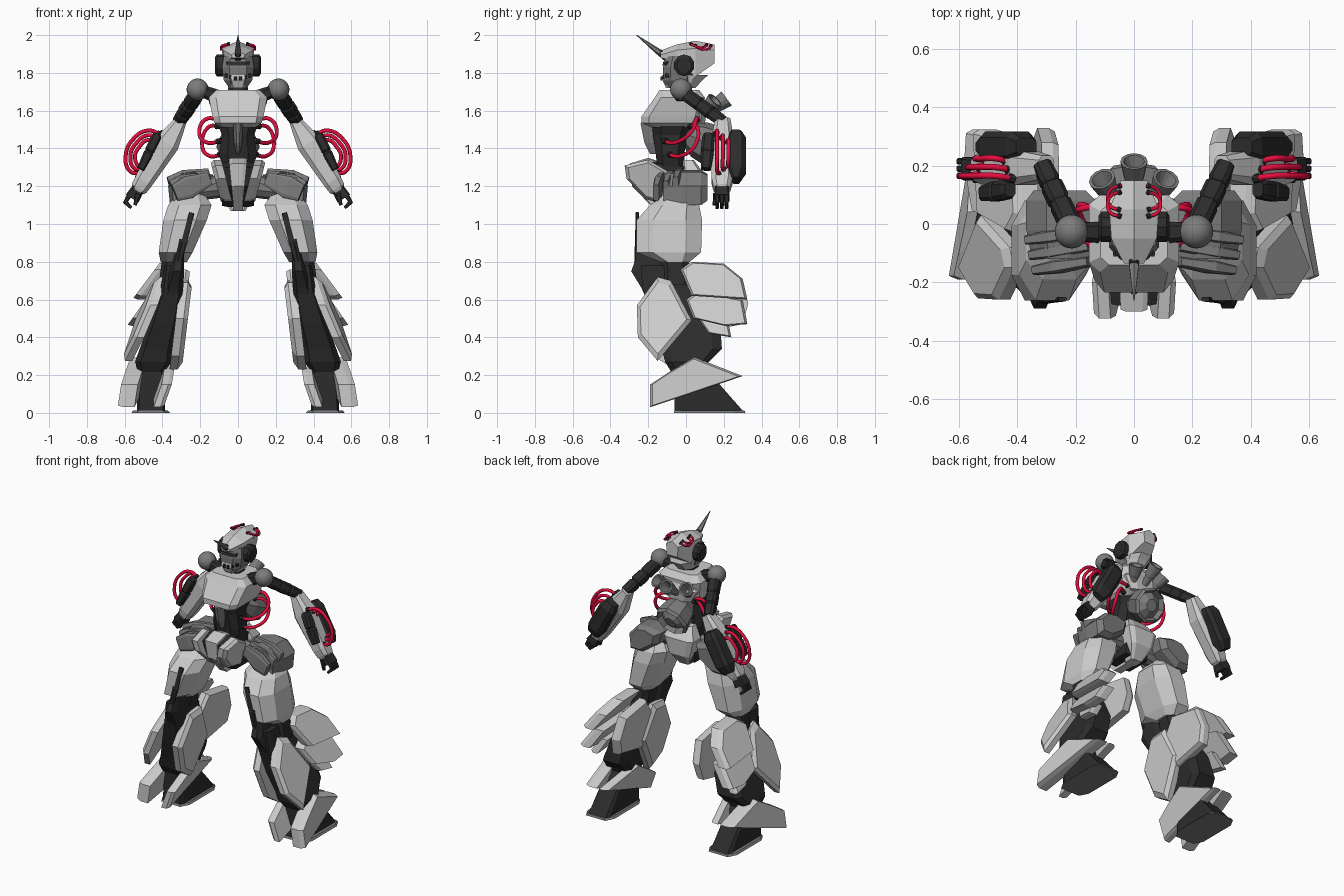
import bpy, bmesh
from math import cos, sin, pi
from mathutils import Vector as V

def material(name, col):
    m = bpy.data.materials.new(name)
    m.diffuse_color = (*col, 1)
    return m

DARK = material("dark_frame", (0.025, 0.025, 0.025))
MID = material("mid_grey", (0.2, 0.2, 0.2))
LIGHT = material("light_armour", (0.55, 0.55, 0.55))
RED = material("red_cable", (0.8, 0.004, 0.05))

def finish(name, data, mat, mirror):
    ob = bpy.data.objects.new(name, data)
    bpy.context.collection.objects.link(ob)
    data.materials.append(mat or LIGHT)
    if mirror:
        mod = ob.modifiers.new("mirror", 'MIRROR')
        mod.use_mirror_merge = False
    return ob

def rings(name, loops, mat=None, mirror=False, caps=True):
    """Skin a list of equal-sized point loops."""
    bm = bmesh.new()
    vs = [[bm.verts.new(p) for p in loop] for loop in loops]
    n = len(vs[0])
    for a, b in zip(vs, vs[1:]):
        for i in range(n):
            bm.faces.new((a[i], a[(i + 1) % n], b[(i + 1) % n], b[i]))
    if caps:
        bm.faces.new(vs[0])
        bm.faces.new(vs[-1][::-1])
    bmesh.ops.recalc_face_normals(bm, faces=bm.faces)
    me = bpy.data.meshes.new(name)
    bm.to_mesh(me)
    bm.free()
    return finish(name, me, mat, mirror)

def octo(w, h, c=0.45):
    k = 1 - c
    return [(w, -h*k), (w, h*k), (w*k, h), (-w*k, h), (-w, h*k), (-w, -h*k), (-w*k, -h), (w*k, -h)]

def loft(name, secs, mat=None, mirror=False, c=0.45):
    """Sections (z, x0, x1, y0, y1) as chamfered rectangles."""
    loops = []
    for z, x0, x1, y0, y1 in secs:
        loops.append([((x0+x1)/2 + a, (y0+y1)/2 + b, z) for a, b in octo((x1-x0)/2, (y1-y0)/2, c)])
    return rings(name, loops, mat, mirror)

def limb(name, p0, p1, secs, mat=None, mirror=True, c=0.4, caps=True, sides=0):
    """Sections (t, w, h) along the line p0-p1; round with n sides if sides is set."""
    p0, p1 = V(p0), V(p1)
    d = (p1 - p0).normalized()
    ref = V((1, 0, 0)) if abs(d.y) > 0.6 else V((0, 1, 0))
    u = ref.cross(d).normalized()
    v = d.cross(u)
    loops = []
    for t, w, h in secs:
        pts = [(w*cos(2*pi*i/sides), h*sin(2*pi*i/sides)) for i in range(sides)] if sides else octo(w, h, c)
        loops.append([p0.lerp(p1, t) + u*a + v*b for a, b in pts])
    return rings(name, loops, mat, mirror, caps)

def slab(name, prof, plane, thick, mat=None, inset=0.85):
    """(y, z) profile on the plane x = a + b*z + c*y, bevelled outer face, mirrored."""
    a, b, c = plane
    n = len(prof)
    cy, cz = sum(p[0] for p in prof)/n, sum(p[1] for p in prof)/n
    def loop(off, s):
        pts = [(cy + (y-cy)*s, cz + (z-cz)*s) for y, z in prof]
        return [(a + b*z + c*y - off, y, z) for y, z in pts]
    return rings(name, [loop(thick, 1), loop(thick*0.35, 1), loop(0, inset)], mat, True)

def tube(name, pts, r=0.0105, mat=RED):
    cu = bpy.data.curves.new(name, 'CURVE')
    cu.dimensions = '3D'
    cu.bevel_depth, cu.bevel_resolution, cu.resolution_u = r, 2, 6
    cu.use_fill_caps = True
    sp = cu.splines.new('BEZIER')
    sp.bezier_points.add(len(pts) - 1)
    for bp, p in zip(sp.bezier_points, pts):
        bp.co = p
        bp.handle_left_type = bp.handle_right_type = 'AUTO'
    finish(name, cu, mat, True)
    for a, b in ((pts[0], pts[1]), (pts[-1], pts[-2])):    # dark plugs
        limb(name + "_plug", a, V(a).lerp(V(b), 0.3), [(0, r*1.5, r*1.5), (1, r*1.5, r*1.5)], DARK, sides=8)

# Head: face, ridged helmet, horn, ears, visor, teeth, cables
loft("face", [(1.72, -.045, .045, -.10, .0), (1.76, -.075, .075, -.12, .04), (1.83, -.085, .085, -.122, .06),
              (1.89, -.075, .075, -.105, .06)], MID)
HELM = [(-.135, 1.918, 1.895, 1.88, .035), (-.05, 1.95, 1.92, 1.86, .078), (.05, 1.97, 1.93, 1.78, .085), (.15, 1.95, 1.92, 1.85, .045)]
rings("helmet", [[(0, y, t), (w, y, s), (w*.9, y, b), (-w*.9, y, b), (-w, y, s)] for y, t, s, b, w in HELM])
loft("chin_guard", [(1.72, -.05, .05, -.106, .05), (1.765, -.07, .07, -.126, .09), (1.79, -.078, .078, -.122, .12)], c=.5)
loft("visor", [(1.84, -.06, .06, -.125, -.05), (1.86, -.065, .065, -.12, -.05)], DARK)
limb("horn", (0, -.09, 1.87), (0, -.262, 2.0), [(0, .02, .022), (.35, .016, .018), (1, .002, .002)], MID, False, sides=6)
limb("horn_base", (0, -.07, 1.86), (0, -.14, 1.91), [(0, .024, .024), (1, .016, .016)], DARK, False)
limb("ear_disc", (.07, -.01, 1.84), (.122, -.01, 1.84), [(0, .058, .055), (.8, .058, .055), (1, .042, .04)], DARK, sides=10)
for i in range(3):
    x = .014 + .025*i
    limb("tooth", (x, -.124 + .012*i, 1.76 + .008*i), (x, -.124 + .012*i, 1.78 + .008*i), [(0, .008, .012), (1, .008, .012)], DARK)
for i in range(2):
    y = .025 + .022*i
    tube("head_cable", [(.045, y, 1.955 - .008*i), (.082, y + .015, 1.945 - .012*i), (.09, y + .05, 1.935 - .012*i),
                        (.075, y + .075, 1.94 - .01*i), (.045, y + .085, 1.95 - .005*i)], .006)
limb("neck", (0, -.03, 1.66), (0, -.03, 1.77), [(0, .06, .05), (1, .045, .045)], DARK, False)

# Torso
loft("chest", [(1.71, -.115, .115, -.14, .07), (1.67, -.155, .155, -.165, .10), (1.57, -.135, .135, -.235, .09),
               (1.535, -.125, .125, -.235, .07), (1.51, -.09, .09, -.18, .04)], c=.25)
loft("chest_keel", [(1.57, -.026, .026, -.22, -.15), (1.53, -.024, .024, -.24, -.15), (1.43, -.022, .022, -.22, -.12),
                    (1.37, -.008, .008, -.19, -.12)], MID, c=.6)
loft("waist", [(1.55, -.115, .115, -.18, .05), (1.47, -.085, .085, -.175, .01), (1.37, -.10, .10, -.16, -.01),
               (1.28, -.08, .08, -.15, .0)], DARK)
loft("back_unit", [(1.66, -.10, .10, 0, .09), (1.61, -.14, .14, 0, .11), (1.53, -.09, .09, 0, .1)])
tube("waist_cable_upper", [(.09, .06, 1.55), (.17, .055, 1.555), (.205, .03, 1.49), (.16, -.06, 1.43), (.09, -.12, 1.44)])
tube("waist_cable_lower", [(.10, .02, 1.52), (.16, .06, 1.51), (.19, .05, 1.42), (.15, -.03, 1.36), (.08, -.1, 1.37)])

# Thrusters: three flared nozzles and a main drum
NOZ = [(0, .02, .02), (.35, .026, .026), (.5, .034, .034), (1, .047, .047), (1, .036, .036), (.6, .012, .012)]
limb("centre_nozzle", (0, .1, 1.58), (0, .215, 1.665), NOZ, MID, False, sides=12)
limb("side_nozzle", (.07, .07, 1.57), (.11, .155, 1.655), NOZ, MID, sides=12)
limb("main_thruster", (0, 0, 1.48), (0, .17, 1.40),
     [(0, .06, .06), (.4, .1, .1), (.9, .115, .115), (1, .1, .1), (.8, .085, .085), (1.0, .04, .04)], MID, False, sides=8)

# Pelvis
slab("pelvis_core", [(-.19, 1.33), (-.28, 1.30), (-.26, 1.2), (-.14, 1.09), (.03, 1.09), (.06, 1.3)], (.085, 0, 0), .085, DARK, .95)
slab("crotch_plate", [(-.2, 1.35), (-.30, 1.32), (-.285, 1.2), (-.16, 1.07), (-.05, 1.07), (-.05, 1.3)], (-.085, .1, 0), .05, inset=.95)
slab("front_skirt", [(-.2, 1.34), (-.325, 1.31), (-.315, 1.24), (-.21, 1.13), (-.08, 1.1), (-.08, 1.27)], (-.2, .26, 0), .06)
loft("rear_skirt", [(1.34, -.07, .07, -.02, .04), (1.26, -.11, .11, -.02, .10), (1.15, -.08, .08, -.02, .09), (1.07, -.04, .04, -.05, .03)], None, c=.3)
limb("hip_joint", (.08, -.05, 1.20), (.25, -.05, 1.18), [(0, .06, .06), (1, .06, .06)], MID, sides=10)

# Hip guard: block behind, fanned slats in front
HIP = [(.13, 1.26), (.22, 1.285), (.30, 1.275), (.37, 1.2), (.36, 1.1), (.27, 1.1), (.15, 1.18)]
rings("hip_guard", [[(.27 + (x-.27)*s, y, 1.2 + (z-1.2)*s) for x, z in HIP] for y, s in ((-.12, .8), (-.02, 1), (.08, 1), (.115, .75))], MID, True)
for i in range(3):
    y = -.035 - .052*i
    limb("hip_slat", (.15, y + .01, 1.26 - .01*i), (.365 - .015*i, y - .02, 1.205 - .02*i),
         [(0, .035, .016), (.6, .06, .022), (1, .045, .016)], MID, c=.3)

# Shoulder and upper arm
bm = bmesh.new()
bmesh.ops.create_uvsphere(bm, u_segments=24, v_segments=16, radius=.058)
bmesh.ops.translate(bm, verts=bm.verts, vec=(.214, -.026, 1.712))
for f in bm.faces:
    f.smooth = True
me = bpy.data.meshes.new("shoulder_ball")
bm.to_mesh(me)
bm.free()
finish("shoulder_ball", me, MID, True)
limb("collar_joint", (.09, -.03, 1.665), (.2, -.026, 1.71), [(0, .04, .04), (1, .03, .03)], DARK)
limb("upper_arm", (.21, -.02, 1.70), (.315, .2, 1.54),
     [(0, .028, .03), (.15, .036, .036), (.4, .036, .036), (.43, .03, .03), (.47, .036, .036), (.68, .036, .036),
      (.71, .028, .028), (.75, .034, .034), (1, .03, .03)], DARK)

# Forearm, its pods, cables and hand
limb("forearm", (.30, .195, 1.55), (.535, .19, 1.17),
     [(0, .03, .04), (.08, .04, .045), (.32, .066, .06), (.85, .05, .055), (.95, .045, .045), (1, .03, .035)])
limb("forearm_front_pod", (.425, .12, 1.475), (.515, .105, 1.29), [(0, .02, .025), (.1, .026, .032), (.45, .026, .034), (.5, .02, .026), (.55, .026, .034), (1, .02, .026)], DARK)
limb("forearm_back_pod", (.37, .265, 1.48), (.51, .265, 1.23), [(0, .04, .03), (.15, .055, .052), (.8, .055, .052), (1, .04, .02)], DARK)
for i in range(3):
    y, k = .165 + .03*i, .025*i
    tube("forearm_cable", [(.41 + k/2, y - .01, 1.475 - k), (.475, y, 1.495 - k), (.55 - k/2, y, 1.455 - k), (.595 - k, y, 1.36),
                           (.572 - k, y, 1.28 + k/2), (.52 - k/2, y + .01, 1.265 + k)])
limb("palm", (.515, .19, 1.21), (.56, .19, 1.135), [(0, .03, .035), (1, .04, .04)], DARK, c=.2)
for y in (.165, .19, .215):
    limb("finger", (.57, y, 1.16), (.60, y, 1.11), [(0, .014, .011), (1, .01, .01)], DARK)
    limb("fingertip", (.60, y, 1.12), (.565, y, 1.085), [(0, .012, .011), (1, .008, .009)], DARK)
limb("thumb", (.53, .155, 1.16), (.545, .15, 1.10), [(0, .014, .012), (1, .009, .009)], DARK)

# Thigh and knee
loft("thigh", [(1.16, .18, .32, -.11, .02), (1.1, .14, .37, -.19, .07), (1.02, .165, .395, -.262, .085),
               (.85, .24, .42, -.262, .08), (.80, .27, .41, -.14, .02)], None, True, .5)
loft("knee_joint", [(.83, .28, .40, -.13, .01), (.68, .30, .42, -.13, .03)], DARK, True)
limb("thigh_strut", (.245, -.258, 1.06), (.31, -.262, .80), [(0, .014, .008), (.6, .016, .01), (1, .012, .012)], DARK)
loft("knee_spike", [(.92, .29, .31, -.268, -.24), (.81, .285, .345, -.268, -.12), (.75, .285, .36, -.29, -.1), (.66, .29, .39, -.235, -.05),
                    (.58, .31, .4, -.2, 0)], DARK, True)

# Shin
loft("shin", [(.78, .30, .39, -.24, -.05), (.66, .29, .41, -.23, .08), (.48, .315, .47, -.18, .18), (.34, .345, .52, -.13, .19),
              (.27, .35, .545, -.11, .12), (.22, .39, .53, -.08, .1)], DARK, True, .3)
SHIN = [(-.15, .72), (-.08, .70), (.03, .49), (-.15, .275), (-.255, .40), (-.26, .57)]
slab("shin_outer_armour", SHIN, (.75, -.42, .1), .06)
slab("calf_outer_upper_wing", [(-.03, .76), (.03, .80), (.2, .79), (.30, .71), (.325, .6), (.03, .62)], (1.01, -.75, 0), .085, inset=.92)
slab("calf_outer_lower_wing", [(0, .6), (.06, .64), (.30, .6), (.325, .47), (.21, .46), (.04, .5)], (.91, -.7, 0), .08, inset=.92)
slab("calf_strip", [(.05, .52), (.22, .5), (.24, .4), (.12, .42)], (.80, -.6, 0), .06)
slab("shin_inner_armour", [(-.14, .69), (-.02, .7), (.08, .48), (-.06, .23), (-.17, .3), (-.24, .5)], (.325, -.12, 0), -.065)
slab("calf_inner_wing", [(-.02, .66), (.05, .76), (.28, .72), (.33, .58), (.3, .47), (.05, .42)], (.33, -.1, .0), -.06, inset=.92)

# Foot
loft("foot", [(.27, .40, .51, -.06, .09), (.16, .39, .53, -.06, .17), (.012, .385, .535, -.06, .30)], DARK, True, .15)
loft("sole", [(0, .36, .565, -.065, .315), (.012, .37, .555, -.06, .31)], MID, True, .3)
FOOT = [(-.19, .15), (-.1, .21), (.045, .295), (.30, .195), (.02, .1), (-.19, .03)]
slab("foot_outer_armour", FOOT, (.62, -.15, -.12), .09, inset=.93)
slab("foot_inner_armour", FOOT, (.425, -.35, .12), -.055, inset=.93)
